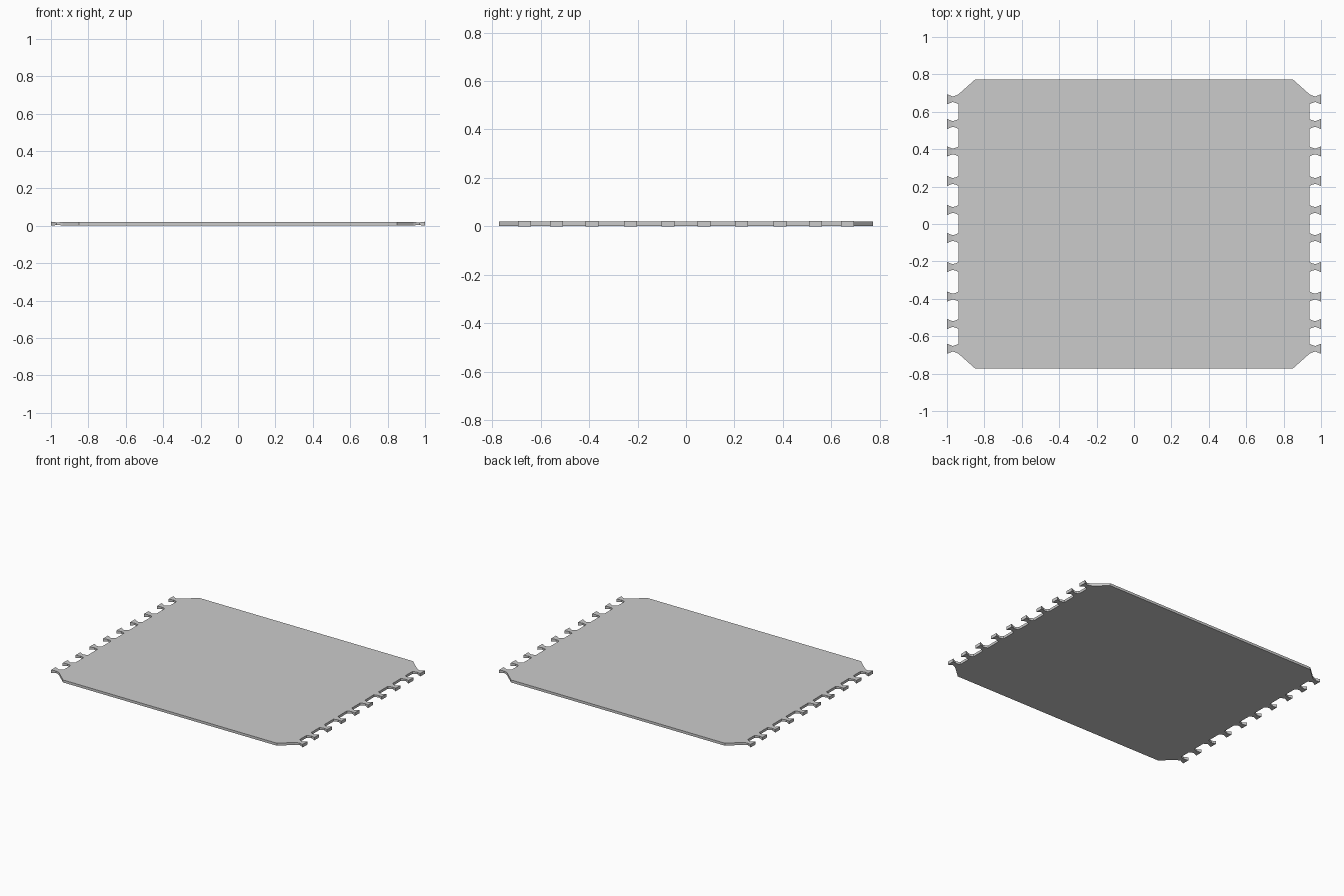
import bpy
import bmesh

if "Cube" in bpy.data.objects:
    bpy.data.objects.remove(bpy.data.objects["Cube"])

ROOT_X = 0.938
PLATE_Z = (0.002, 0.02)
# tab sections: x, half width, bottom z, top z (waisted bow-tie shape)
SECTIONS = [(ROOT_X, 0.027, 0.002, 0.02),
            (0.952, 0.020, 0.003, 0.019),
            (0.970, 0.015, 0.004, 0.018),
            (1.0, 0.027, 0.0, 0.022)]
TAB_Y = [0.075, 0.23, 0.388, 0.535, 0.667]


def make_object(name, bm):
    bmesh.ops.recalc_face_normals(bm, faces=bm.faces)
    mesh = bpy.data.meshes.new(name)
    bm.to_mesh(mesh)
    bm.free()
    ob = bpy.data.objects.new(name, mesh)
    bpy.context.collection.objects.link(ob)
    return ob


# flat panel with clipped corners
bm = bmesh.new()
quarter = [(ROOT_X, 0.694), (0.85, 0.772)]
outline = (quarter + [(-x, y) for x, y in reversed(quarter)]
           + [(-x, -y) for x, y in quarter]
           + [(x, -y) for x, y in reversed(quarter)])
face = bm.faces.new([bm.verts.new((x, y, PLATE_Z[0])) for x, y in outline])
ext = bmesh.ops.extrude_face_region(bm, geom=[face])
top = [v for v in ext["geom"] if isinstance(v, bmesh.types.BMVert)]
bmesh.ops.translate(bm, verts=top, vec=(0, 0, PLATE_Z[1] - PLATE_Z[0]))
make_object("panel", bm)


# waisted connector tabs along both ends
def add_tab(bm, side, y):
    rings = [[bm.verts.new((side * x, y + a * w, z))
              for a, z in ((-1, lo), (1, lo), (1, hi), (-1, hi))]
             for x, w, lo, hi in SECTIONS]
    for r, s in zip(rings, rings[1:]):
        for i in range(4):
            j = (i + 1) % 4
            bm.faces.new((r[i], r[j], s[j], s[i]))
    bm.faces.new(rings[0])
    bm.faces.new(rings[-1])


for side, name in ((1, "right_tabs"), (-1, "left_tabs")):
    bm = bmesh.new()
    for y in TAB_Y:
        add_tab(bm, side, y)
        add_tab(bm, side, -y)
    make_object(name, bm)
